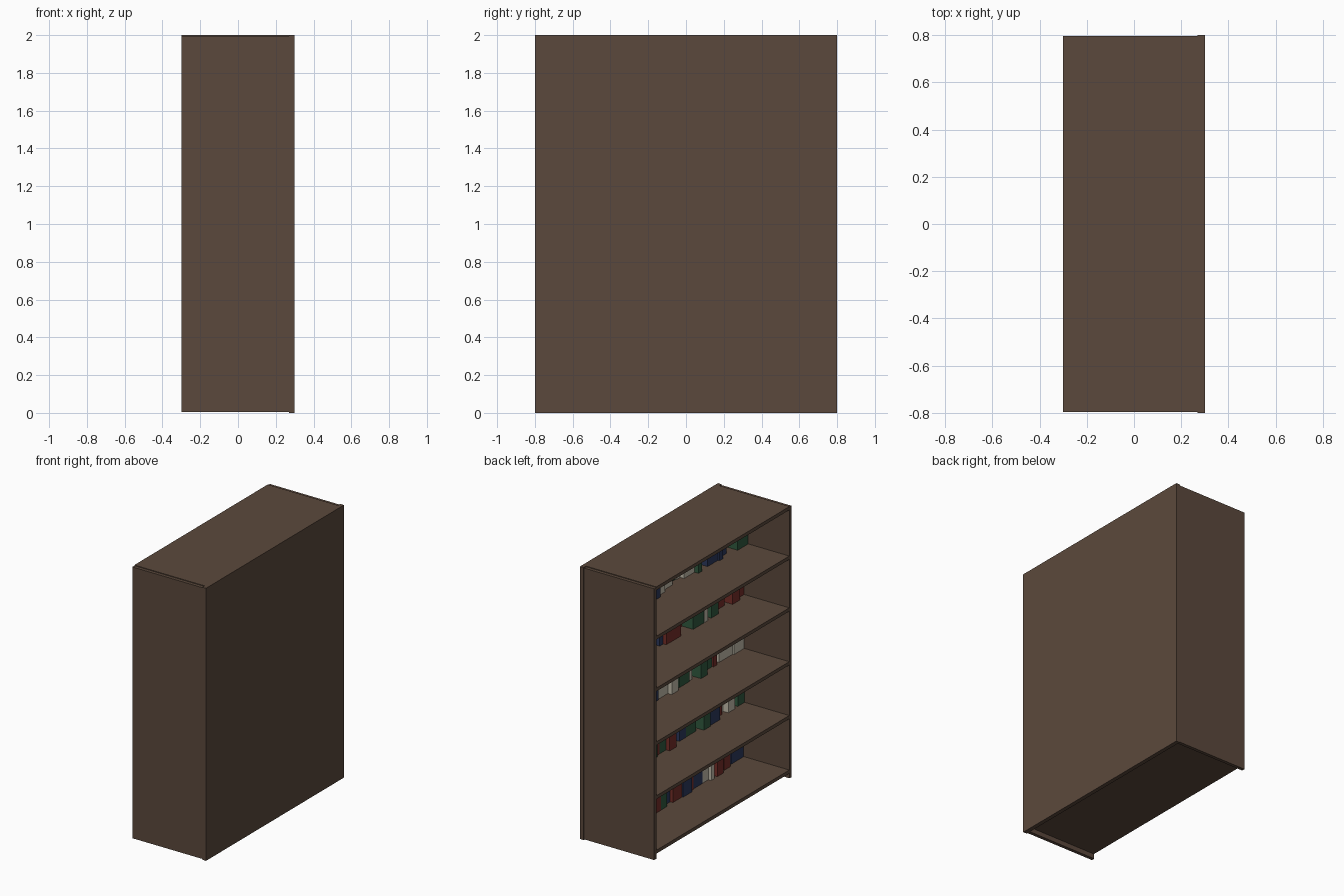
import bpy
import random
from mathutils import Vector

random.seed(4)
if "Cube" in bpy.data.objects:
    bpy.data.objects.remove(bpy.data.objects["Cube"])


def material(name, rgb):
    mat = bpy.data.materials.new(name)
    mat.use_nodes = True
    mat.diffuse_color = (*rgb, 1)
    mat.node_tree.nodes["Principled BSDF"].inputs["Base Color"].default_value = (*rgb, 1)
    return mat


wood = material("dark_wood", (0.105, 0.066, 0.045))
covers = {
    "R": material("red_cover", (0.18, 0.028, 0.022)),
    "G": material("green_cover", (0.03, 0.1, 0.05)),
    "B": material("blue_cover", (0.025, 0.04, 0.11)),
    "C": material("cream_cover", (0.55, 0.51, 0.41)),
}


def box(name, low, high, mat):
    """Box spanning two opposite corners."""
    low, high = Vector(low), Vector(high)
    bpy.ops.mesh.primitive_cube_add(size=1, location=(low + high) / 2)
    obj = bpy.context.object
    obj.name = name
    obj.scale = high - low
    bpy.ops.object.transform_apply(location=False, rotation=False, scale=True)
    obj.data.materials.append(mat)
    return obj


FRONT, BACK = -0.3, 0.27      # open side and inner face of the back panel
INNER, OUTER = 0.773, 0.797   # faces of the end panels
BOARD = 0.025

# Case
box("back_panel", (BACK, -0.8, 0), (0.3, 0.8, 2), wood)
box("left_end_panel", (FRONT, INNER, 0.005), (BACK, OUTER, 1.995), wood)
box("right_end_panel", (FRONT, -OUTER, 0.005), (BACK, -INNER, 1.995), wood)
box("top_board", (FRONT, -INNER, 2 - BOARD), (BACK, INNER, 2), wood)

# Books per shelf: letter = cover colour, word length = thickness,
# capitals = deep books, small letters = shallow ones
shelves = [
    (0.065, "GG R BB c RRR GG B b RR GG BB RRR BBB R BBB CC C r RR r RR b BBBB"),
    (0.465, "RR BB G CC BBB r GG R GG RR C b BB GGG b GG BBB RR c CC g GG"),
    (0.86, "CC GG RR B CC g RR BB CCC CC b GGG C c GG G GG R r CCCC C CC"),
    (1.255, "BB RR G GG CC RR B b B R RRR r rr GGG C g GG c RR r RR RR"),
    (1.635, "GG RR bb C RR GG BB CC CCC gg c CCC G R r BBB B BB b g GGG"),
]

for number, (top, row) in enumerate(shelves, 1):
    box(f"shelf_{number}", (FRONT + 0.003, -INNER, top - BOARD), (BACK, INNER, top), wood)
    words = row.split()
    unit = 2 * INNER / sum(len(w) for w in words)
    y = INNER
    for i, word in enumerate(words, 1):
        width = unit * len(word)
        depth = random.uniform(0.19, 0.24) if word.isupper() else random.uniform(0.14, 0.17)
        height = random.uniform(0.22, 0.3)
        box(f"book_{number}_{i}", (BACK - depth, y - width + 0.002, top),
            (BACK, y, top + height), covers[word[0].upper()])
        y -= width
